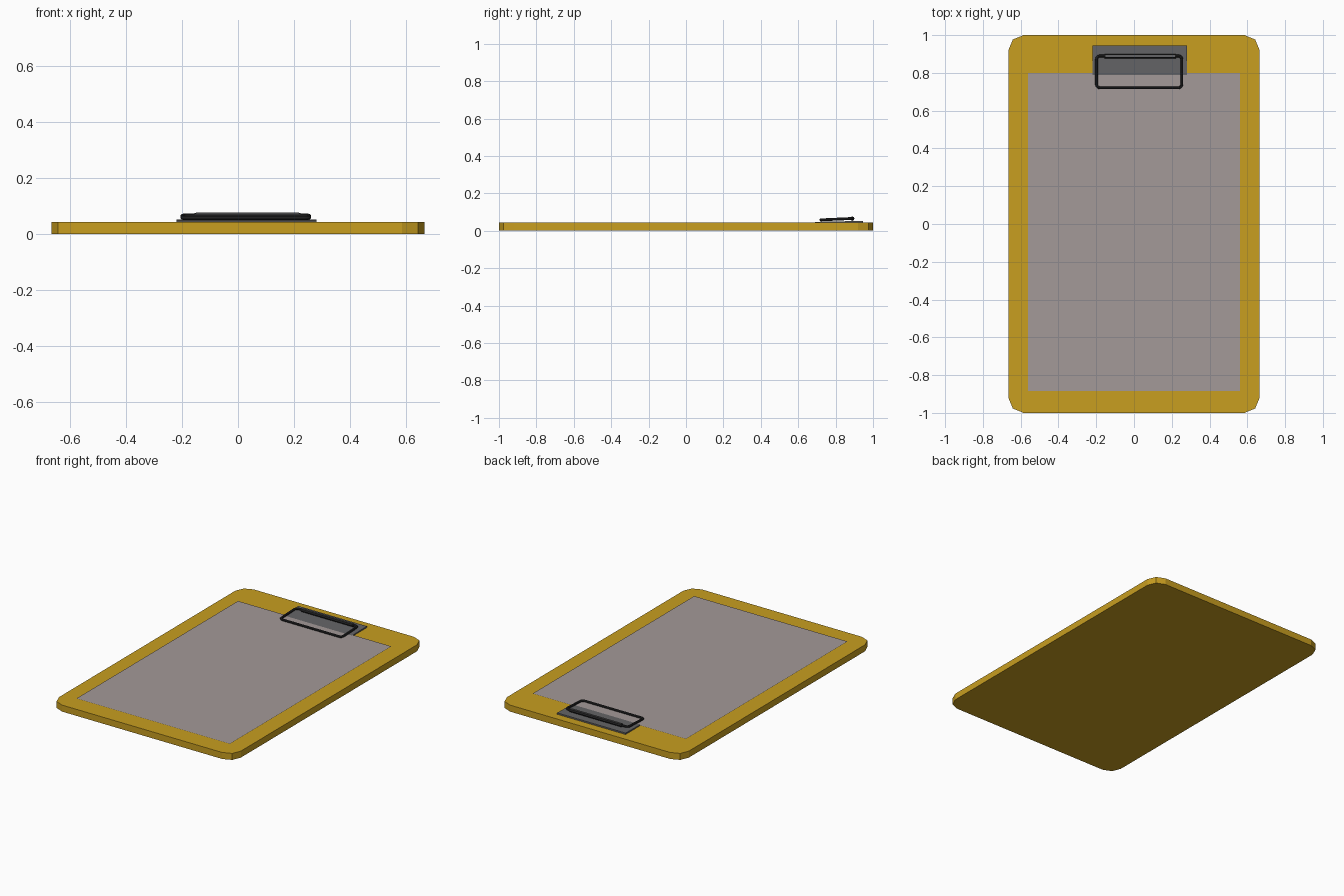
import bpy, bmesh, math

if "Cube" in bpy.data.objects:
    bpy.data.objects.remove(bpy.data.objects["Cube"])


def material(name, rgb):
    m = bpy.data.materials.new(name)
    m.diffuse_color = (*rgb, 1)
    m.use_nodes = True
    m.node_tree.nodes["Principled BSDF"].inputs["Base Color"].default_value = m.diffuse_color
    return m


OCHRE = material("ochre board", (0.58, 0.342, 0.0145))
PAPER = material("warm grey paper", (0.366, 0.319, 0.314))
STEEL = material("grey steel", (0.13, 0.13, 0.135))
WIRE = material("dark wire", (0.022, 0.022, 0.023))


def rounded_rect(x0, x1, y0, y1, r, seg):
    """Corner-rounded rectangle outline, counter-clockwise."""
    corners = [(x1 - r, y1 - r), (x0 + r, y1 - r), (x0 + r, y0 + r), (x1 - r, y0 + r)]
    pts = []
    for i, (cx, cy) in enumerate(corners):
        for k in range(seg + 1):
            a = math.pi / 2 * (i + k / seg)
            pts.append((cx + r * math.cos(a), cy + r * math.sin(a)))
    return pts


def slab(name, outline, bottom, top, mat):
    """Extruded outline; top is a height function of y. bottom None = single sheet."""
    bm = bmesh.new()
    up = [bm.verts.new((x, y, top(y))) for x, y in outline]
    bm.faces.new(up)
    if bottom is not None:
        low = [bm.verts.new((x, y, bottom)) for x, y in outline]
        bm.faces.new(low[::-1])
        n = len(up)
        for i in range(n):
            j = (i + 1) % n
            bm.faces.new((low[i], low[j], up[j], up[i]))
    me = bpy.data.meshes.new(name)
    bm.to_mesh(me)
    bm.free()
    me.materials.append(mat)
    ob = bpy.data.objects.new(name, me)
    bpy.context.collection.objects.link(ob)
    return ob


def rod(name, pts, radius, closed, mat):
    """Round bar along a path, turned into a mesh."""
    cu = bpy.data.curves.new(name, 'CURVE')
    cu.dimensions = '3D'
    cu.bevel_depth = radius
    cu.bevel_resolution = 2
    cu.use_fill_caps = True
    sp = cu.splines.new('POLY')
    sp.points.add(len(pts) - 1)
    for p, co in zip(sp.points, pts):
        p.co = (*co, 1)
    sp.use_cyclic_u = closed
    cu.materials.append(mat)
    ob = bpy.data.objects.new(name, cu)
    bpy.context.collection.objects.link(ob)
    bpy.ops.object.select_all(action='DESELECT')
    ob.select_set(True)
    bpy.context.view_layer.objects.active = ob
    bpy.ops.object.convert(target='MESH')
    bpy.ops.object.shade_smooth_by_angle()


def rect(x0, x1, y0, y1):
    return [(x0, y0), (x1, y0), (x1, y1), (x0, y1)]


# Backing board with faceted corners
slab("board", rounded_rect(-0.665, 0.665, -1, 1, 0.08, 2), 0, lambda y: 0.043, OCHRE)

# Sheet of paper
slab("paper", rect(-0.56, 0.56, -0.885, 0.8), None, lambda y: 0.0495, PAPER)

# Clip base plate, its front end tucked under the paper
slab("clip_plate", rect(-0.22, 0.28, 0.69, 0.945), 0.043,
     lambda y: 0.0475 + (y - 0.69) * 0.02, STEEL)

# Tilted wire loop of the clip
loop = [(x, y, 0.058 + (y - 0.72) * 0.045)
        for x, y in rounded_rect(-0.198, 0.253, 0.721, 0.89, 0.018, 3)]
rod("clip_wire", loop, 0.0075, True, WIRE)

# Hinge tube around the back of the loop
rod("clip_hinge", [(-0.155, 0.889, 0.0645), (0.222, 0.889, 0.0645)], 0.0115, False, WIRE)
# Steel strip along the top of the hinge
slab("hinge_strip", rect(-0.15, 0.217, 0.884, 0.894), 0.072, lambda y: 0.0765, STEEL)
